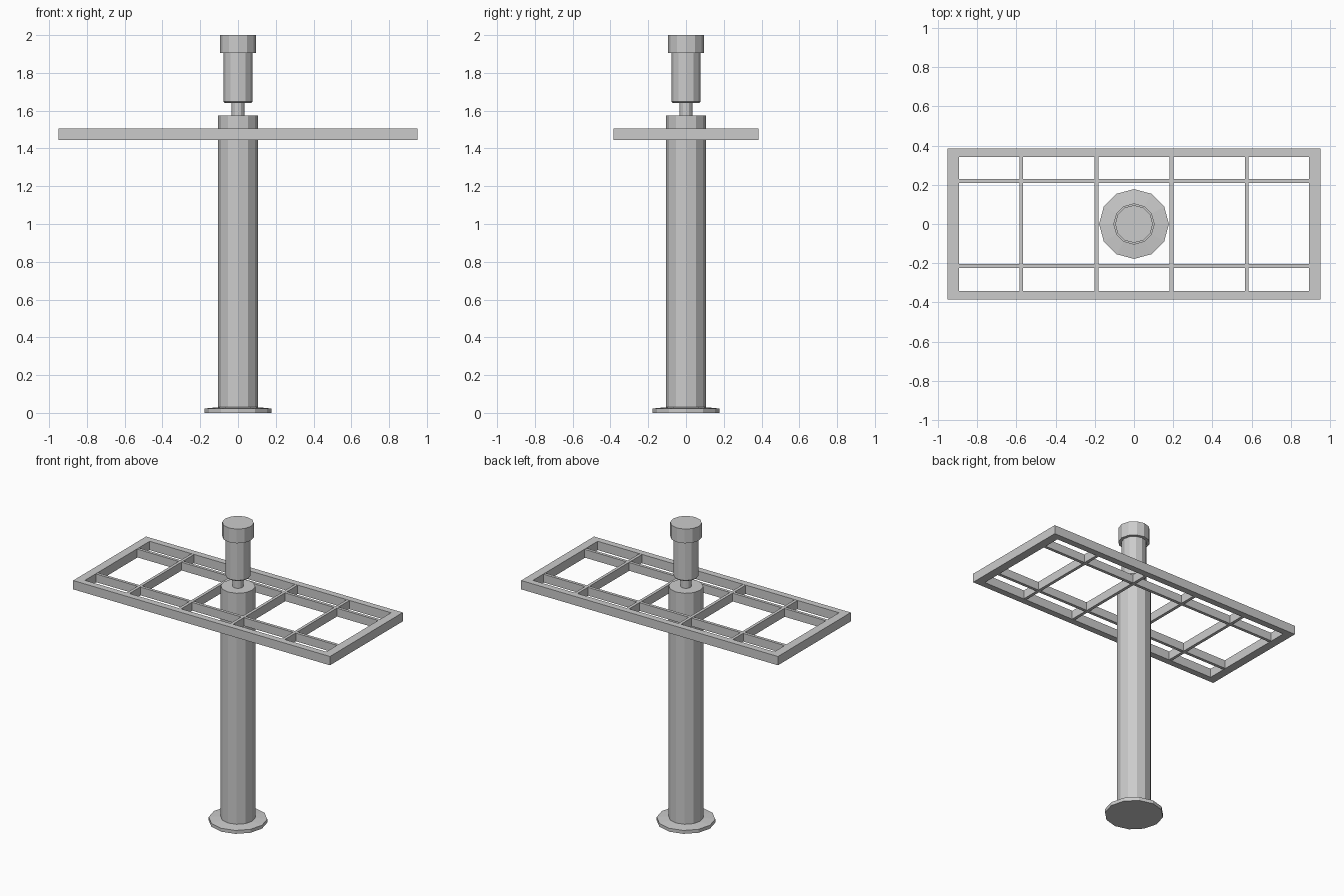
import bpy, bmesh, math

if "Cube" in bpy.data.objects:
    bpy.data.objects.remove(bpy.data.objects["Cube"])

SIDES = 12

def lathe(name, profile):
    """Closed faceted solid of revolution from (radius, z) points, bottom to top."""
    bm = bmesh.new()
    rings = []
    for r, z in profile:
        rings.append([bm.verts.new((r * math.sin(2 * math.pi * i / SIDES),
                                    r * math.cos(2 * math.pi * i / SIDES), z))
                      for i in range(SIDES)])
    for a, b in zip(rings, rings[1:]):
        for i in range(SIDES):
            j = (i + 1) % SIDES
            bm.faces.new((a[i], a[j], b[j], b[i]))
    bm.faces.new(rings[0])
    bm.faces.new(rings[-1])
    return finish(name, bm)

def finish(name, bm):
    bmesh.ops.recalc_face_normals(bm, faces=bm.faces)
    me = bpy.data.meshes.new(name)
    bm.to_mesh(me)
    bm.free()
    ob = bpy.data.objects.new(name, me)
    bpy.context.collection.objects.link(ob)
    return ob

def bar(name, x0, x1, y0, y1, z0, z1):
    bm = bmesh.new()
    bmesh.ops.create_cube(bm, size=1)
    for v in bm.verts:
        v.co = (x1 if v.co.x > 0 else x0, y1 if v.co.y > 0 else y0, z1 if v.co.z > 0 else z0)
    return finish(name, bm)

# Pole: foot plate, column, neck, upper cylinder and cap
lathe("foot_plate", [(0.178, 0), (0.178, 0.023), (0.105, 0.03)])
lathe("column", [(0.105, 0.025), (0.105, 1.575)])
lathe("neck", [(0.034, 1.57), (0.034, 1.65)])
lathe("upper_cylinder", [(0.068, 1.64), (0.077, 1.648), (0.077, 1.91)])
lathe("cap", [(0.096, 1.905), (0.096, 2.0)])

# Rectangular outer frame, one mitred ring
X, Y, WX, WY, Z0, Z1 = 0.95, 0.385, 0.057, 0.043, 1.446, 1.505
bm = bmesh.new()
loops = []
for x, y, z in ((X, Y, Z0), (X, Y, Z1), (X - WX, Y - WY, Z1), (X - WX, Y - WY, Z0)):
    loops.append([bm.verts.new((sx * x, sy * y, z))
                  for sx, sy in ((-1, -1), (1, -1), (1, 1), (-1, 1))])
for k in range(4):
    a, b = loops[k], loops[(k + 1) % 4]
    for i in range(4):
        j = (i + 1) % 4
        bm.faces.new((a[i], a[j], b[j], b[i]))
finish("outer_frame", bm)

# Thin inner grid bars
T = 0.01
for n, x in enumerate((-0.575, -0.192, 0.192, 0.575)):
    bar(f"cross_bar_{n + 1}", x - T, x + T, -Y + WY, Y - WY, Z0 + 0.001, Z1 - 0.001)
for n, y in enumerate((-0.215, 0.22)):
    bar(f"long_bar_{n + 1}", -X + WX, X - WX, y - T, y + T, Z0 + 0.002, Z1 - 0.002)
